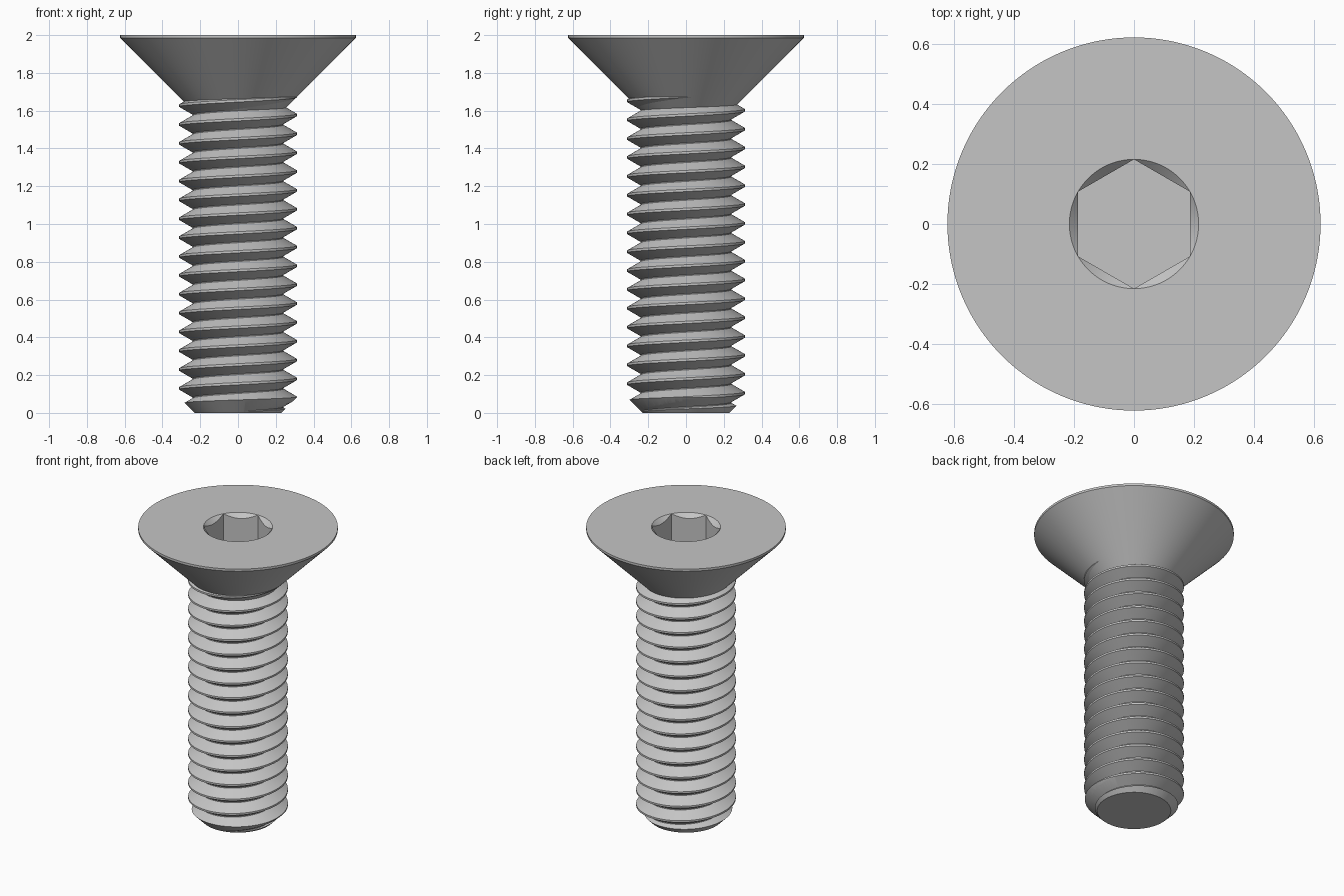
import bpy, bmesh, math

TOP, ROOT, CREST = 2.0, 0.24, 0.3115      # overall height and thread radii
PITCH, PHASE = 0.0998, 0.08               # PHASE: crest height on the +x side
SHANK_TOP = 1.673
SEG = 96

old = bpy.data.objects.get("Cube")
if old:
    bpy.data.objects.remove(old, do_unlink=True)

steel = bpy.data.materials.new("grey steel")
steel.use_nodes = True
GREY = (0.56, 0.56, 0.56, 1)
steel.diffuse_color = GREY
steel.node_tree.nodes["Principled BSDF"].inputs["Base Color"].default_value = GREY


def make_object(name, bm):
    bmesh.ops.recalc_face_normals(bm, faces=bm.faces[:])
    mesh = bpy.data.meshes.new(name)
    bm.to_mesh(mesh)
    bm.free()
    obj = bpy.data.objects.new(name, mesh)
    bpy.context.collection.objects.link(obj)
    mesh.materials.append(steel)
    return obj


def lathe(name, profile, seg=SEG, turn=0.0):
    """Closed solid of revolution from (radius, z) points, bottom to top."""
    bm = bmesh.new()
    rings = [[bm.verts.new((r * math.cos(turn + math.tau * i / seg),
                            r * math.sin(turn + math.tau * i / seg), z))
              for i in range(seg)] for r, z in profile]
    for low, high in zip(rings, rings[1:]):
        for i in range(seg):
            j = (i + 1) % seg
            bm.faces.new((low[i], low[j], high[j], high[i]))
    bm.faces.new(rings[0][::-1])
    bm.faces.new(rings[-1])
    return make_object(name, bm)


def boolean(obj, cutter, operation):
    mod = obj.modifiers.new(operation.title(), 'BOOLEAN')
    mod.operation, mod.object, mod.solver = operation, cutter, 'EXACT'
    bpy.context.view_layer.objects.active = obj
    bpy.ops.object.modifier_apply(modifier=mod.name)
    bpy.data.objects.remove(cutter, do_unlink=True)


def smooth(obj, degrees):
    bpy.ops.object.select_all(action='DESELECT')
    obj.select_set(True)
    bpy.context.view_layer.objects.active = obj
    bpy.ops.object.shade_smooth_by_angle(angle=math.radians(degrees))


# Threaded shank: a 60 degree tooth profile swept along a helix as a closed solid
crest_half = PITCH / 16
foot_half = crest_half + (CREST - ROOT) * math.tan(math.radians(30))
tooth = [(ROOT, -foot_half), (CREST, -crest_half), (CREST, crest_half), (ROOT, foot_half)]
bm = bmesh.new()
columns = []
for i in range(SEG):
    a = math.tau * i / SEG
    columns.append([bm.verts.new((r * math.cos(a), r * math.sin(a),
                                  PHASE + PITCH * (turn + i / SEG) + dz))
                    for turn in range(-3, 18) for r, dz in tooth])
for i in range(SEG):
    here, there = columns[i], columns[(i + 1) % SEG]
    if i == SEG - 1:                      # the seam climbs by one turn
        here, there = here[len(tooth):], there
        here, there = columns[i][:-len(tooth)], there[len(tooth):]
    for k in range(len(here) - 1):
        bm.faces.new((here[k], there[k], there[k + 1], here[k + 1]))
bmesh.ops.holes_fill(bm, edges=[e for e in bm.edges if e.is_boundary], sides=0)
bmesh.ops.triangulate(bm, faces=[f for f in bm.faces if len(f.verts) > 4])
shank = make_object("threaded_shank", bm)

# Trim the shank flat at the top and to a 45 degree chamfer at the tip
trim = lathe("shank_trim", [(0.23, 0), (0.4, 0.17), (0.4, SHANK_TOP)])
boolean(shank, trim, 'INTERSECT')
smooth(shank, 20)

# Countersunk head
head = lathe("countersunk_head", [(0.225, 1.586), (0.6235, 1.985), (0.6235, TOP)], 128)

# Hexagonal socket with a conical lead-in
CORNER, DEPTH = 0.216, 0.24
hexagon = lathe("socket_cutter", [(CORNER, TOP - DEPTH), (CORNER, TOP + 0.1)], 6, math.pi / 2)
boolean(head, hexagon, 'DIFFERENCE')
lead_in = lathe("lead_in_cutter", [(CORNER - 0.1, TOP - 0.1), (CORNER + 0.02, TOP + 0.02)])
boolean(head, lead_in, 'DIFFERENCE')
smooth(head, 25)
